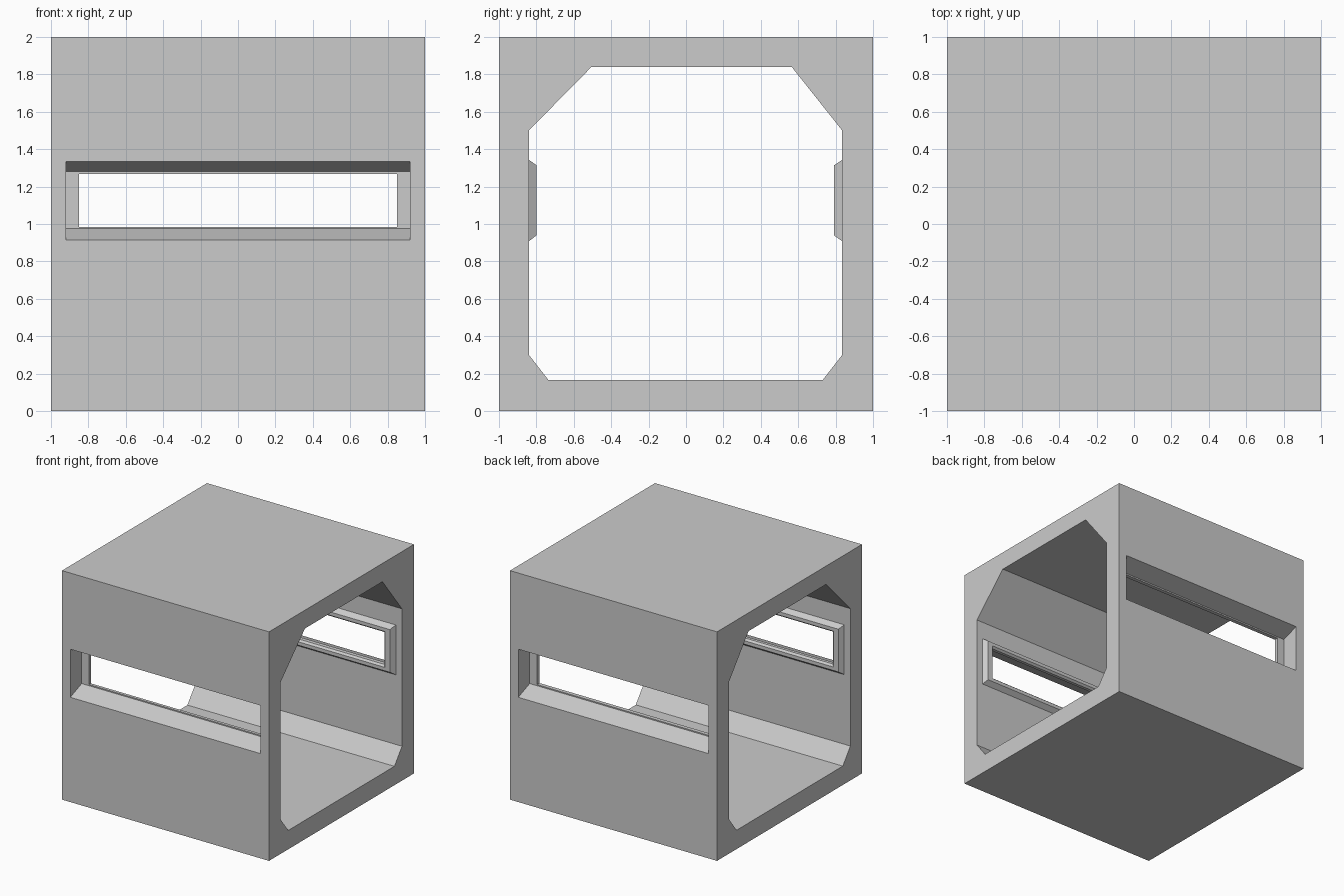
import bpy, bmesh

if "Cube" in bpy.data.objects:
    bpy.data.objects.remove(bpy.data.objects["Cube"])

bm = bmesh.new()


def face(*pts):
    bm.faces.new([bm.verts.new(p) for p in pts])


def rect(half_x, z0, z1, y):
    return [(-half_x, y, z0), (half_x, y, z0), (half_x, y, z1), (-half_x, y, z1)]


def loft(rings):
    for a, b in zip(rings, rings[1:]):
        for i in range(4):
            j = (i + 1) % 4
            face(a[i], a[j], b[j], b[i])


# Tunnel cross-section (y, z): two points per outer corner
outer = [(-1, 0), (1, 0), (1, 2), (-1, 2)]
inner = [(-0.84, 0.30), (-0.735, 0.165), (0.73, 0.165), (0.835, 0.30),
         (0.835, 1.50), (0.565, 1.84), (-0.505, 1.84), (-0.84, 1.50)]

# Floor, ceiling and corner chamfers (side walls come from the window lofts)
for i in (0, 1, 2, 4, 5, 6):
    a, b = inner[i], inner[i + 1]
    face((-1, *a), (1, *a), (1, *b), (-1, *b))
for z in (0, 2):
    face((-1, -1, z), (1, -1, z), (1, 1, z), (-1, 1, z))

# Open end rims
for x in (-1, 1):
    for i in range(4):
        j = (i + 1) % 4
        a, b, c = inner[2 * i], inner[2 * i + 1], inner[(2 * i + 2) % 8]
        face((x, *outer[i]), (x, *a), (x, *b))
        face((x, *outer[i]), (x, *b), (x, *c), (x, *outer[j]))

# Side walls: outer face, recess, slot, raised inner frame, inner face
for s, wall, lip in ((-1, 0.84, 0.798), (1, 0.835, 0.79)):
    loft([
        rect(1, 0, 2, s),
        rect(0.92, 0.915, 1.335, s),
        rect(0.92, 0.975, 1.28, s * 0.843),
        rect(0.85, 0.985, 1.268, s * 0.843),
        rect(0.85, 0.985, 1.268, s * (lip + 0.018)),
        rect(0.865, 0.97, 1.283, s * lip),
        rect(0.914, 0.94, 1.313, s * lip),
        rect(0.94, 0.908, 1.343, s * wall),
        rect(1, 0.30, 1.50, s * wall),
    ])

bmesh.ops.remove_doubles(bm, verts=bm.verts, dist=0.0005)
bmesh.ops.recalc_face_normals(bm, faces=bm.faces)
mesh = bpy.data.meshes.new("corridor_section")
bm.to_mesh(mesh)
bm.free()
bpy.context.collection.objects.link(bpy.data.objects.new("corridor_section", mesh))
